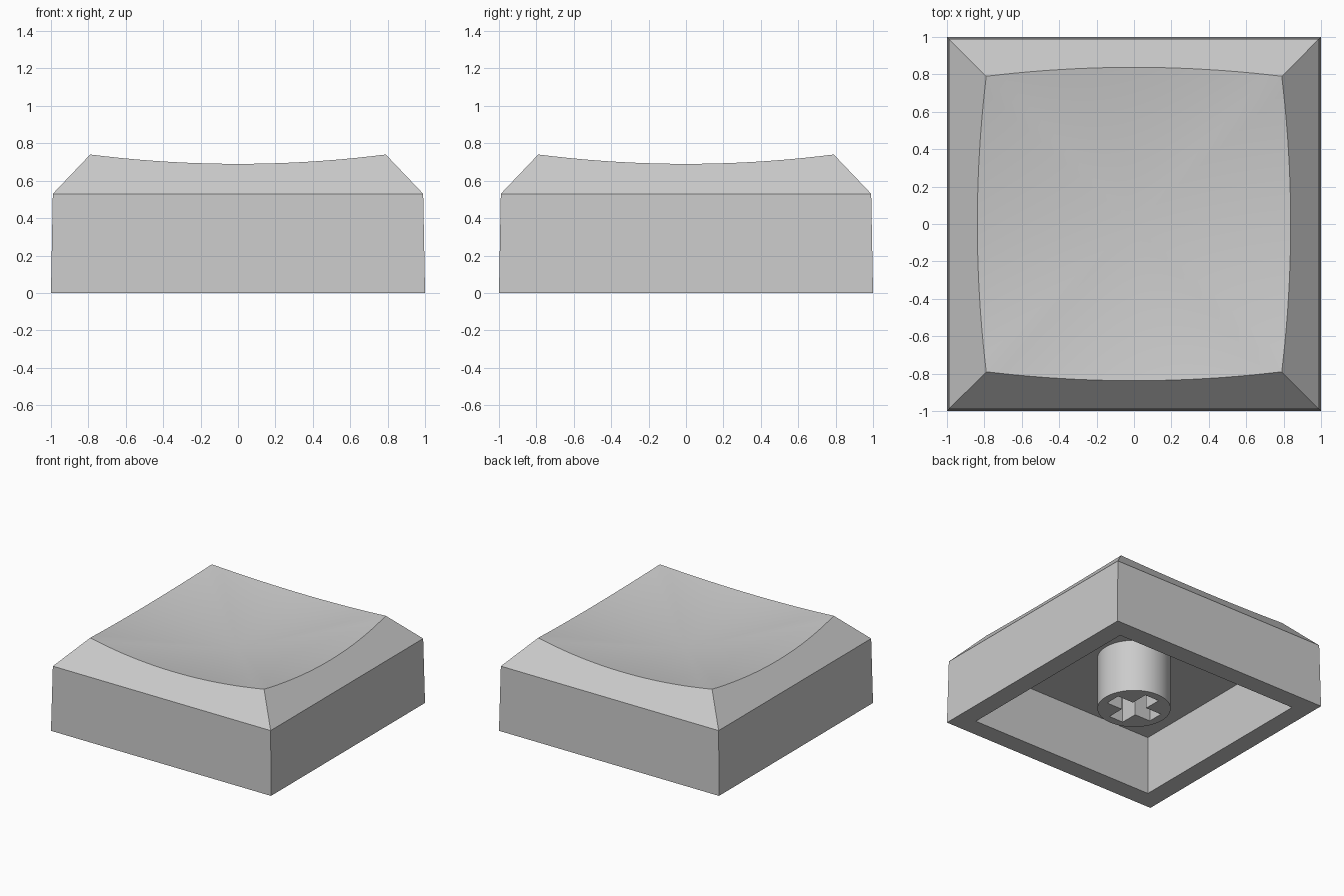
import bpy, bmesh
from math import cos, sin, tau, radians
from mathutils import Matrix

if "Cube" in bpy.data.objects:
    bpy.data.objects.remove(bpy.data.objects["Cube"])

# Shared plastic colour
plastic = bpy.data.materials.new("grey_plastic")
plastic.use_nodes = True
colour = (0.6, 0.6, 0.6, 1)
plastic.diffuse_color = colour
plastic.node_tree.nodes["Principled BSDF"].inputs["Base Color"].default_value = colour

SHOULDER, CORNER, CORNER_Z, EDGE_Z, DISH_Z = 0.53, 0.79, 0.74, 0.69, 0.565
CEILING = 0.485
STEM_BOTTOM = 0.05


def finish(obj):
    obj.data.materials.clear()
    obj.data.materials.append(plastic)
    bpy.ops.object.select_all(action='DESELECT')
    obj.select_set(True)
    bpy.context.view_layer.objects.active = obj
    bpy.ops.object.shade_smooth_by_angle(angle=radians(20))


def square(bm, half, z):
    return [bm.verts.new((x * half, y * half, z))
            for x, y in ((-1, -1), (1, -1), (1, 1), (-1, 1))]


def rim_points(bm, steps=20):
    """Curved upper rim: four sagging arcs lying on the sloped shoulders."""
    slope = (0.99 - CORNER) / (CORNER_Z - SHOULDER)
    sides = []
    for side in range(4):
        turn = Matrix.Rotation(side * tau / 4, 3, 'Z')
        arc = []
        for i in range(steps):
            t = 2 * i / steps - 1
            z = EDGE_Z + (CORNER_Z - EDGE_Z) * t * t
            co = turn @ Matrix.Identity(3).col[0].copy()
            co = turn @ type(co)((CORNER * t, -(0.99 - slope * (z - SHOULDER)), z))
            arc.append(bm.verts.new(co))
        sides.append(arc)
    return sides


# Keycap shell: outer walls, sloped shoulders, dished top, hollow underside
bm = bmesh.new()
rings = [square(bm, half, z) for half, z in
         ((0.845, CEILING), (0.845, 0), (1, 0), (0.99, SHOULDER))]
for low, high in zip(rings, rings[1:]):
    for i in range(4):
        j = (i + 1) % 4
        bm.faces.new((low[i], low[j], high[j], high[i]))
bm.faces.new(rings[0][::-1])
rim = rim_points(bm)
centre = bm.verts.new((0, 0, DISH_Z))
for i in range(4):
    j = (i + 1) % 4
    arc = rim[i] + rim[j][:1]
    bm.faces.new([rings[-1][i], rings[-1][j]] + arc[::-1])
    for a, b in zip(arc, arc[1:]):
        bm.faces.new((a, b, centre))
bmesh.ops.recalc_face_normals(bm, faces=bm.faces)
mesh = bpy.data.meshes.new("keycap_shell")
bm.to_mesh(mesh)
bm.free()
shell = bpy.data.objects.new("keycap_shell", mesh)
bpy.context.collection.objects.link(shell)
finish(shell)

# Round mounting stem with a cross-shaped socket, extruded from its outline
curve = bpy.data.curves.new("mounting_stem", 'CURVE')
curve.dimensions = '2D'
curve.fill_mode = 'BOTH'
curve.extrude = (CEILING - STEM_BOTTOM) / 2


def outline(points):
    spline = curve.splines.new('POLY')
    spline.points.add(len(points) - 1)
    for point, (x, y) in zip(spline.points, points):
        point.co = (x, y, 0, 1)
    spline.use_cyclic_u = True


outline([(0.276 * cos(tau * i / 64), 0.276 * sin(tau * i / 64)) for i in range(64)])
arm, width = 0.21, 0.065
cross = []
for c, s in ((1, 0), (0, 1), (-1, 0), (0, -1)):
    for x, y in ((arm, -width), (arm, width), (width, width)):
        cross.append((x * c - y * s, x * s + y * c))
outline(cross)
stem = bpy.data.objects.new("mounting_stem", curve)
stem.location.z = (CEILING + STEM_BOTTOM) / 2
bpy.context.collection.objects.link(stem)
bpy.ops.object.select_all(action='DESELECT')
stem.select_set(True)
bpy.context.view_layer.objects.active = stem
bpy.ops.object.convert(target='MESH')

# Weld the caps to the sides so the stem is one closed solid
bm = bmesh.new()
bm.from_mesh(stem.data)
bmesh.ops.remove_doubles(bm, verts=bm.verts, dist=0.0001)
bmesh.ops.recalc_face_normals(bm, faces=bm.faces)
bm.to_mesh(stem.data)
bm.free()
finish(stem)
